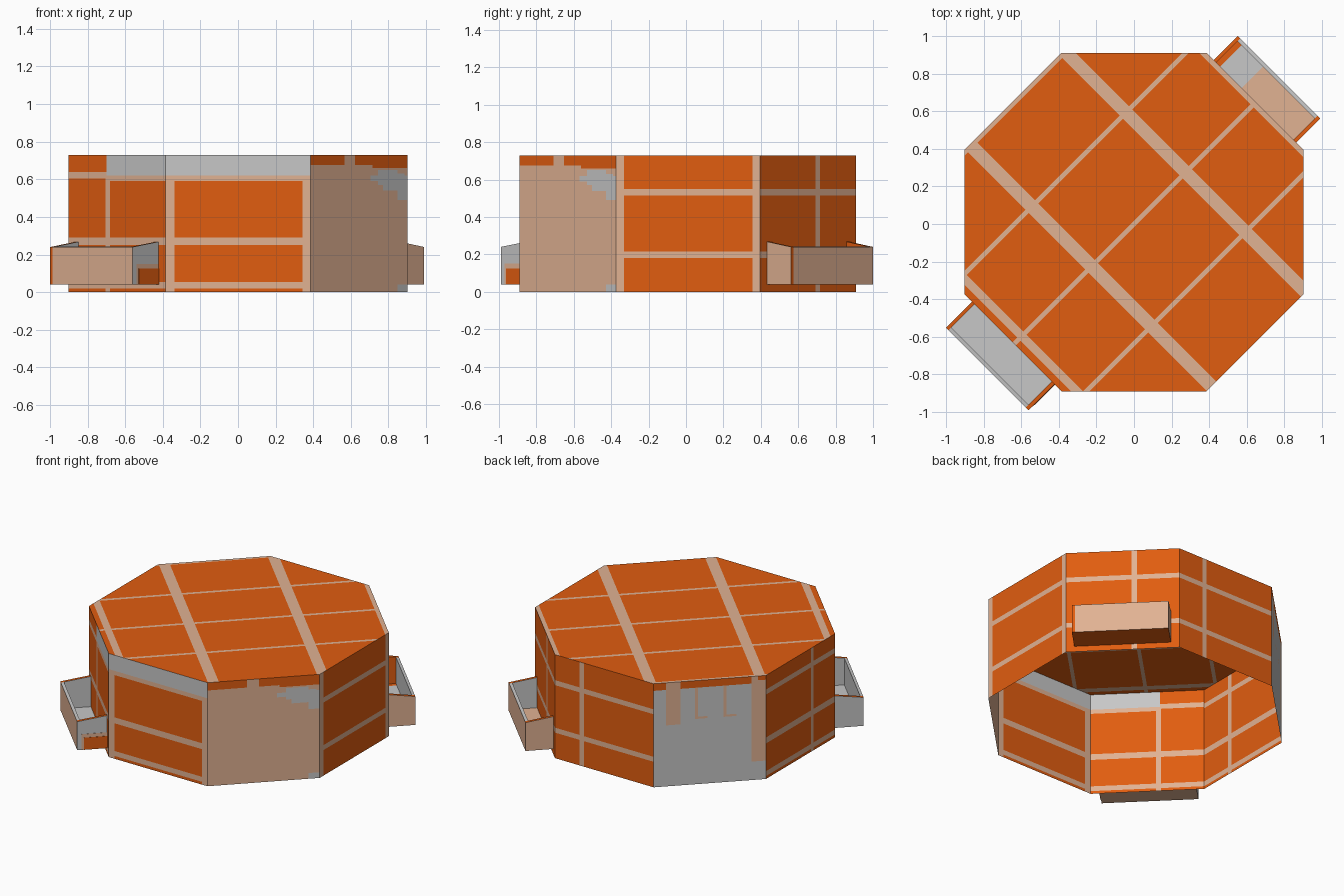
import bpy, bmesh, math
from mathutils import Vector

if "Cube" in bpy.data.objects:
    bpy.data.objects.remove(bpy.data.objects["Cube"])

def material(name, rgb):
    m = bpy.data.materials.new(name)
    m.diffuse_color = (*rgb, 1)
    m.use_nodes = True
    m.node_tree.nodes["Principled BSDF"].inputs["Base Color"].default_value = m.diffuse_color
    return m

MATS = [material("orange", (0.75, 0.109, 0.005)),
        material("tan", (0.75, 0.445, 0.29)),
        material("grey", (0.57, 0.57, 0.57))]
KEY = {"O": 0, "T": 1, "G": 2}
CY, H = 0.01, 0.73
S2 = math.sqrt(0.5)

def finish(name, bm):
    me = bpy.data.meshes.new(name)
    bm.to_mesh(me)
    bm.free()
    for m in MATS:
        me.materials.append(m)
    ob = bpy.data.objects.new(name, me)
    bpy.context.collection.objects.link(ob)
    return ob

def wall(name, a, b, base, rects):
    """Sheet wall cut into cells; rects (colour, u0, u1, z0, z1) paint over the base."""
    us = sorted({0.0, 1.0} | {u for r in rects for u in r[1:3]})
    zs = sorted({0.0, H} | {z for r in rects for z in r[3:5]})
    bm = bmesh.new()
    grid = [[bm.verts.new((*a.lerp(b, u), z)) for z in zs] for u in us]
    for i in range(len(us) - 1):
        for j in range(len(zs) - 1):
            f = bm.faces.new((grid[i][j], grid[i + 1][j], grid[i + 1][j + 1], grid[i][j + 1]))
            u, z = (us[i] + us[i + 1]) / 2, (zs[j] + zs[j + 1]) / 2
            col = base
            for c, u0, u1, z0, z1 in rects:
                if u0 < u < u1 and z0 < z < z1:
                    col = c
            f.material_index = KEY[col]
    finish(name, bm)

def hband(z0, z1, u0=0, u1=1):
    return ("T", u0, u1, z0, z1)

def vband(u0, u1, z0=0, z1=H):
    return ("T", u0, u1, z0, z1)

# Octagon outline, counter-clockwise from the left end of the front wall
A, B = 0.9, 0.385
OUT = [Vector((x, y + CY)) for x, y in
       ((-B, -A), (B, -A), (A, -B), (A, B), (B, A), (-B, A), (-A, B), (-A, -B))]
high = [hband(0.515, 0.55), hband(0.18, 0.215)]
low = [hband(0.25, 0.292), hband(0.02, 0.055)]

# Eight sheet walls
walls = [
    ("front_wall", "O", low + [vband(0, 0.06), vband(0.945, 1), hband(0.59, 0.62),
                               ("G", 0, 1, 0.62, H)]),
    ("front_right_wall", "T", [
        ("O", 0, 0.35, 0.675, H), ("O", 0.46, 1, 0.675, H), ("O", 0.64, 1, 0.66, H),
        ("G", 0.62, 0.72, 0.59, 0.62), ("G", 0.7, 0.9, 0.57, 0.65),
        ("G", 0.75, 0.97, 0.54, 0.63), ("G", 0.9, 1, 0.49, 0.62), ("G", 0.9, 1, 0, 0.04)]),
    ("right_wall", "O", high + [vband(0, 0.055), vband(0.95, 1)]),
    ("back_right_wall", "O", high + [vband(0.58, 0.625)]),
    ("back_wall", "O", high + [vband(0.25, 0.295)]),
    ("back_left_wall", "G", [
        ("O", 0, 1, 0.68, H), vband(0.11, 0.24, 0.43), vband(0.37, 0.395, 0.46, 0.68),
        hband(0.46, 0.475, 0.37, 0.48), vband(0.62, 0.65, 0.46, 0.68),
        hband(0.46, 0.475, 0.62, 0.74), vband(0.87, 1, 0.13, H), ("O", 0.93, 1, 0.7, H)]),
    ("left_wall", "O", low + [vband(0.65, 0.69), hband(0.595, 0.63)]),
    ("front_left_wall", "O", low + [vband(0.38, 0.425, 0, 0.62), hband(0.605, 0.64, 0, 0.39),
                                    hband(0.59, 0.62, 0.39, 1), ("G", 0.39, 1, 0.62, H)]),
]
for i, (name, base, rects) in enumerate(walls):
    wall(name, OUT[i], OUT[(i + 1) % 8], base, rects)

# Top sheet, cut by two families of diagonal stripes (x+y and y-x ranges)
sum_stripes = [(0.5, 0.6), (-0.5, -0.4), (-1.225, -1.16), (1.255, 1.4)]
dif_stripes = [(0.618, 0.652), (-0.017, 0.017), (-0.652, -0.618), (1.265, 1.4)]
bm = bmesh.new()
bm.faces.new([bm.verts.new((p.x, p.y, H)) for p in OUT])
for stripes, n in ((sum_stripes, Vector((1, 1, 0))), (dif_stripes, Vector((-1, 1, 0)))):
    for lim in (v for s in stripes for v in s):
        bmesh.ops.bisect_plane(bm, geom=bm.verts[:] + bm.edges[:] + bm.faces[:],
                               plane_co=n * lim / 2, plane_no=n)
for f in bm.faces:
    c = f.calc_center_median()
    hit = (any(p < c.x + c.y < q for p, q in sum_stripes)
           or any(p < c.y - c.x < q for p, q in dif_stripes))
    f.material_index = 1 if hit else 0
finish("top_panel", bm)

def slab(name, s, u, v, z0, zin, zout, cols):
    """Block on a diagonal wall: s = +1 back right, -1 front left; u along the wall, v outward.
    cols colours bottom, top, inner, outer, left, right."""
    d, t = Vector((s * S2, s * S2)), Vector((-s * S2, s * S2))
    bm = bmesh.new()
    def vert(uu, vv, z):
        p = d * vv + t * uu
        return bm.verts.new((p.x, p.y + CY, z))
    lo = [vert(u[i], v[j], z0) for i, j in ((0, 0), (1, 0), (1, 1), (0, 1))]
    hi = [vert(u[i], v[j], zin if j == 0 else zout) for i, j in ((0, 0), (1, 0), (1, 1), (0, 1))]
    quads = [lo, hi, (lo[0], lo[1], hi[1], hi[0]), (lo[2], lo[3], hi[3], hi[2]),
             (lo[3], lo[0], hi[0], hi[3]), (lo[1], lo[2], hi[2], hi[1])]
    for q, c in zip(quads, cols):
        bm.faces.new(q).material_index = KEY[c]
    bmesh.ops.recalc_face_normals(bm, faces=bm.faces)
    finish(name, bm)

# Open trays: floor, outer wall and two end walls sloping up to the body
W, T, V0 = 0.31, 0.02, 0.909
def tray(name, s, v1, floor, front, left, right):
    slab(name + "_floor", s, (-W + T, W - T), (V0, v1 - T), 0.04, 0.055, 0.055, floor)
    slab(name + "_outer_wall", s, (-W + T, W - T), (v1 - T, v1), 0.04, 0.243, 0.24, front)
    slab(name + "_left_end", s, (-W, -W + T), (V0, v1), 0.04, 0.268, 0.24, left)
    slab(name + "_right_end", s, (W - T, W), (V0, v1), 0.04, 0.268, 0.24, right)

tray("front_tray", -1, 1.104, "TGGTGG", "TGGTGG", "TOOOGG", "TOOTGG")
tray("back_tray", 1, 1.09, "OTTTTT", "OGGTGG", "OOTOTG", "OOTTOT")

# Painted patches: end of the front tray, floor of the back tray
slab("front_tray_end_border", -1, (W, W + 0.002), (V0, 1.075), 0.04, 0.15, 0.15, "TTTTTT")
slab("front_tray_end_patch", -1, (W, W + 0.004), (V0, 1.06), 0.04, 0.125, 0.125, "OOOOOO")
slab("back_tray_floor_patch", 1, (0.1, W - T - 0.03), (V0, 1.07), 0.055, 0.058, 0.058, "GGGGGG")
slab("back_tray_floor_end", 1, (W - T - 0.03, W - T), (V0, 1.07), 0.055, 0.058, 0.058, "OOOOOO")
